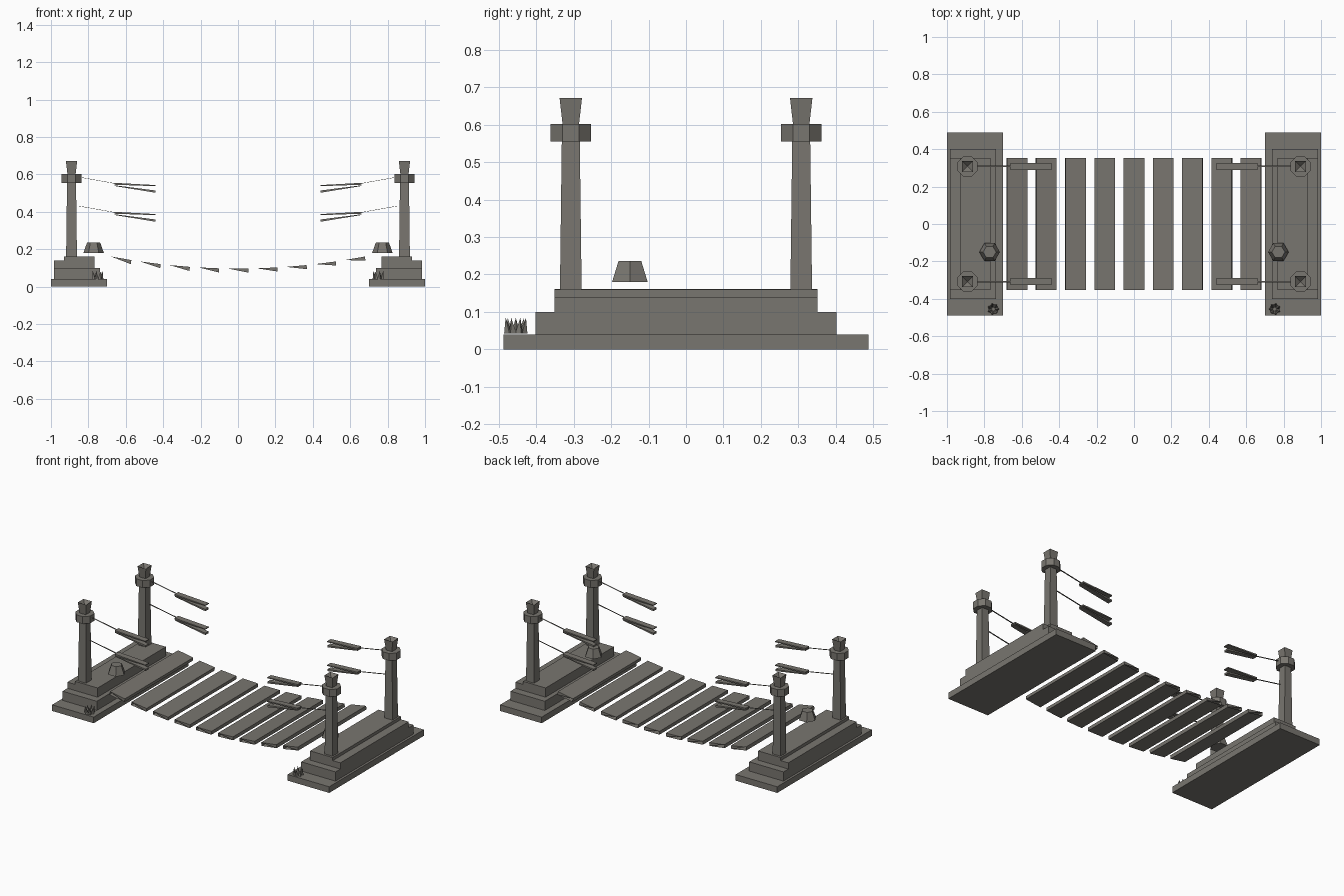
import bpy, bmesh, math
from mathutils import Matrix, Vector

cube = bpy.data.objects.get("Cube")
if cube:
    bpy.data.objects.remove(cube)

COLOR = (0.19, 0.18, 0.16, 1)
stone = bpy.data.materials.new("weathered_grey")
stone.use_nodes = True
stone.diffuse_color = COLOR
stone.node_tree.nodes["Principled BSDF"].inputs["Base Color"].default_value = COLOR


def finish(name, bm, mirror=(False, False)):
    """Turn a bmesh into a flat shaded object, optionally mirrored in x and y."""
    mesh = bpy.data.meshes.new(name)
    bm.to_mesh(mesh)
    bm.free()
    mesh.materials.append(stone)
    obj = bpy.data.objects.new(name, mesh)
    bpy.context.scene.collection.objects.link(obj)
    if any(mirror):
        mod = obj.modifiers.new("mirror", 'MIRROR')
        mod.use_axis = (mirror[0], mirror[1], False)
        mod.use_mirror_merge = False
    return obj


def box(name, x0, x1, half_y, z0, z1):
    bm = bmesh.new()
    size = (x1 - x0, 2 * half_y, z1 - z0)
    place = Matrix.Translation(((x0 + x1) / 2, 0, (z0 + z1) / 2))
    bmesh.ops.create_cube(bm, size=1, matrix=place @ Matrix.Diagonal((*size, 1)))
    return finish(name, bm, (True, False))


def frustum(bm, centre, z0, z1, r0, r1, sides, turn=0.0):
    """Tapered column; radii are measured to the corners."""
    place = Matrix.Translation((*centre, (z0 + z1) / 2)) @ Matrix.Rotation(turn, 4, 'Z')
    return bmesh.ops.create_cone(bm, cap_ends=True, segments=sides, radius1=r0,
                                 radius2=r1, depth=z1 - z0, matrix=place)


def prism(name, profile, y0, y1):
    """Extrude an x-z profile along y."""
    bm = bmesh.new()
    face = bm.faces.new([bm.verts.new((x, y0, z)) for x, z in profile])
    new = bmesh.ops.extrude_face_region(bm, geom=[face])["geom"]
    for v in new:
        if isinstance(v, bmesh.types.BMVert):
            v.co.y = y1
    bmesh.ops.recalc_face_normals(bm, faces=bm.faces)
    return finish(name, bm, (True, True))


# Stepped end platforms
box("platform_base", -1.0, -0.70, 0.488, 0, 0.04)
box("platform_step", -0.985, -0.738, 0.402, 0.04, 0.10)
box("platform_curb", -0.985, -0.93, 0.352, 0.10, 0.14)
box("platform_top", -0.93, -0.767, 0.352, 0.10, 0.16)

# Posts with collar and flared, hollowed cap
POST = (-0.89, -0.308)
SQ = math.sqrt(2)
QUARTER = math.pi / 4
bm = bmesh.new()
frustum(bm, POST, 0.16, 0.56, 0.029 * SQ, 0.024 * SQ, 4, QUARTER)
finish("post_shaft", bm, (True, True))

bm = bmesh.new()
frustum(bm, POST, 0.555, 0.602, 0.058, 0.058, 8, QUARTER / 2)
finish("post_collar", bm, (True, True))

bm = bmesh.new()
frustum(bm, POST, 0.602, 0.672, 0.022 * SQ, 0.03 * SQ, 4, QUARTER)
lid = max(bm.faces, key=lambda f: f.calc_center_median().z)
dip = bmesh.ops.poke(bm, faces=[lid])["verts"][0]
dip.co.z -= 0.03
finish("post_cap", bm, (True, True))

# Sagging deck planks; each end is only half closed
THICK, WIDTH, HALF_LEN = 0.022, 0.11, 0.352
for i in range(-4, 5):
    x = i * 0.156
    slope = math.atan(0.28 * x)
    place = Matrix.Translation((x, 0, 0.097 + 0.14 * x * x)) @ Matrix.Rotation(-slope, 4, 'Y')
    bm = bmesh.new()
    ring = []
    for y in (-HALF_LEN, HALF_LEN):
        ring.append([bm.verts.new(place @ Vector((sx * WIDTH / 2, y, z)))
                     for sx, z in ((-1, -THICK), (1, -THICK), (1, 0), (-1, 0))])
    front, back = ring
    for a in range(4):
        b = (a + 1) % 4
        bm.faces.new((front[b], front[a], back[a], back[b]))
    bm.faces.new(front[1:])
    bm.faces.new(back[:0:-1])
    bmesh.ops.recalc_face_normals(bm, faces=bm.faces)
    finish("plank_%d" % (i + 5), bm)

# Broken hand ropes: a thin strand from the post, then two frayed blades
for level, drop in (("upper", 0), ("lower", 0.155)):
    strand = [(-0.85, 0.587), (-0.66, 0.553), (-0.66, 0.551), (-0.85, 0.585)]
    blade_a = [(-0.66, 0.555), (-0.44, 0.543), (-0.44, 0.537), (-0.66, 0.545)]
    blade_b = [(-0.66, 0.542), (-0.44, 0.514), (-0.44, 0.502), (-0.66, 0.538)]
    for part, pts, half in (("strand", strand, 0.004), ("top_blade", blade_a, 0.019),
                            ("bottom_blade", blade_b, 0.016)):
        prism("rope_%s_%s" % (level, part), [(x, z - drop) for x, z in pts],
              POST[1] - half, POST[1] + half)

# Loose rocks on the platforms
bm = bmesh.new()
frustum(bm, (-0.772, -0.15), 0.18, 0.236, 0.055, 0.035, 6, math.pi / 6)
finish("rock", bm, (True, False))

# Spiky grass tufts at the front corners
bm = bmesh.new()
for k in range(7):
    ang = k * math.tau / 7
    out = Vector((math.cos(ang), math.sin(ang)))
    centre = Vector((-0.752, -0.455)) + out * 0.02
    made = frustum(bm, centre, 0.042, 0.084, 0.012, 0, 4, ang)
    for v in made["verts"]:
        if v.co.z > 0.07:
            v.co.x += out.x * 0.008
            v.co.y += out.y * 0.008
finish("grass_tuft", bm, (True, False))
